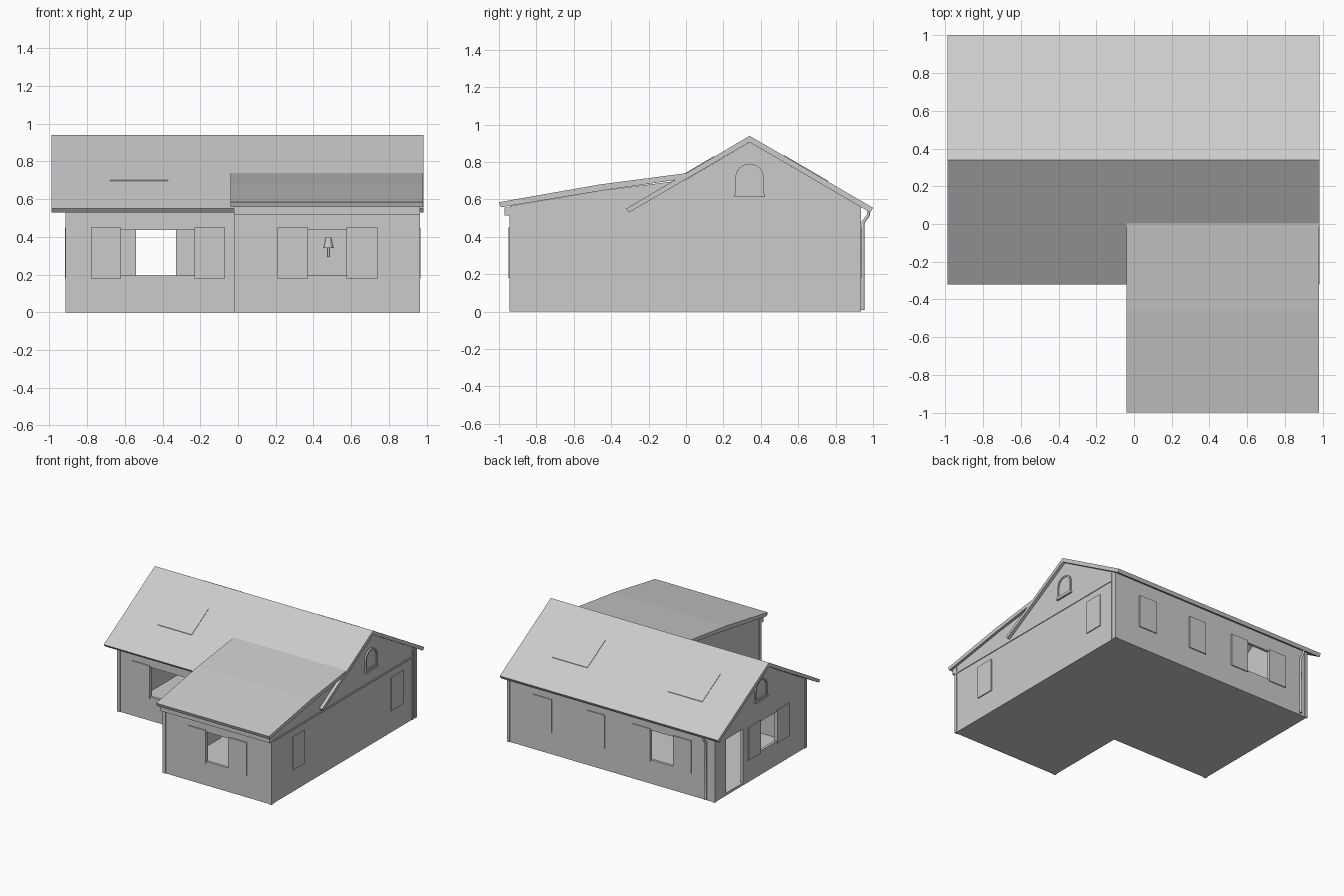
import bpy, bmesh, math

if "Cube" in bpy.data.objects:
    bpy.data.objects.remove(bpy.data.objects["Cube"])

mat = bpy.data.materials.new("light_grey")
mat.diffuse_color = (0.6, 0.6, 0.6, 1)
mat.use_nodes = True
mat.node_tree.nodes["Principled BSDF"].inputs["Base Color"].default_value = mat.diffuse_color


def finish(name, bm):
    bmesh.ops.recalc_face_normals(bm, faces=bm.faces)
    me = bpy.data.meshes.new(name)
    bm.to_mesh(me)
    bm.free()
    me.materials.append(mat)
    ob = bpy.data.objects.new(name, me)
    bpy.context.collection.objects.link(ob)
    return ob


def prism(name, pts, x0, x1):
    """Extrude a (y, z) profile from x0 to x1."""
    bm = bmesh.new()
    f = bm.faces.new([bm.verts.new((x0, y, z)) for y, z in pts])
    r = bmesh.ops.extrude_face_region(bm, geom=[f])
    bmesh.ops.translate(bm, vec=(x1 - x0, 0, 0),
                        verts=[v for v in r["geom"] if isinstance(v, bmesh.types.BMVert)])
    return finish(name, bm)


def box(name, x0, x1, y0, y1, z0, z1):
    return prism(name, [(y0, z0), (y1, z0), (y1, z1), (y0, z1)], x0, x1)


def boolean(ob, other, op):
    m = ob.modifiers.new(op, 'BOOLEAN')
    m.operation, m.object, m.solver = op, other, 'EXACT'
    bpy.context.view_layer.update()
    me = bpy.data.meshes.new_from_object(ob.evaluated_get(bpy.context.evaluated_depsgraph_get()))
    ob.modifiers.clear()
    ob.data = me
    bpy.data.objects.remove(other)


# Hollow walls: main gabled block joined with the front wing
walls = prism("walls", [(-.25, 0), (.93, 0), (.93, .562), (.34, .906), (-.25, .56)], -.91, .96)
boolean(walls, prism("wing", [(-.94, 0), (.05, 0), (.05, .7), (0, .705), (-.43, .65), (-.94, .565)],
                     -.015, .96), 'UNION')
boolean(walls, prism("room", [(-.228, .02), (.908, .02), (.908, .555), (.34, .886), (-.228, .55)],
                     -.888, .938), 'DIFFERENCE')
boolean(walls, prism("wing_room", [(-.918, .02), (.06, .02), (.06, .69), (-.43, .635), (-.918, .55)],
                     .007, .938), 'DIFFERENCE')

# Window and door openings
W0, W1 = .195, .437
for c in [(-.62, -.23, -.3, -.2), (-.54, -.33, .88, .98), (.37, .575, -1, -.88),
          (-.95, -.85, .13, .34)]:
    boolean(walls, box("cut", *c, W0, W1), 'DIFFERENCE')
boolean(walls, box("cut", -.95, -.85, .565, .78, .021, .46), 'DIFFERENCE')

# Shutters: thin panels beside the windows
S = .008
for x0, x1, y in [(-.78, -.62, -.25), (-.23, -.07, -.25), (.21, .37, -.94), (.575, .74, -.94)]:
    box("front_shutter", x0, x1, y - S, y, .18, .45)
for x0, x1 in [(-.70, -.54), (-.33, -.17), (.08, .24), (.56, .73)]:
    box("back_shutter", x0, x1, .93, .93 + S, .18, .45)
for y0, y1 in [(-.67, -.515), (.60, .755)]:
    box("side_shutter", .96, .96 + S, y0, y1, .18, .45)
for y0, y1 in [(.34, .5), (-.03, .13)]:
    box("left_shutter", -.91 - S, -.91, y0, y1, .18, .45)

# Main gable roof and low wing roof
prism("main_roof", [(-.32, .55), (.34, .94), (1, .555), (.985, .53), (.34, .906), (-.305, .53)],
      -.99, .985)
prism("wing_roof", [(-1, .585), (-.46, .68), (0, .74), (.03, .74), (.0, .712), (-.43, .65),
                    (-.99, .558)], -.04, .98)


# Roof windows lying on the slopes
def roof_z(y):
    return .94 - abs(y - .34) * (.39 / .66 if y < .34 else .385 / .66)


for x0, x1, ya, yb in [(-.68, -.37, -.07, .15), (-.68, -.37, .525, .76), (.36, .68, .525, .76)]:
    za, zb = roof_z(ya), roof_z(yb)
    prism("roof_window", [(ya, za - .004), (yb, zb - .004), (yb, zb + .004), (ya, za + .004)], x0, x1)


# Arched gable vents with frame and sill
def arch(r, z0):
    return [(.34 - r, z0)] + [(.34 - r * math.cos(math.pi * i / 12),
                              .715 + r * math.sin(math.pi * i / 12)) for i in range(13)] + [(.34 + r, z0)]


for x, s in [(.96, 1), (-.91, -1)]:
    vent = prism("gable_vent_frame", arch(.076, .628), x, x + s * .012)
    boolean(vent, prism("cut", arch(.064, .64), x + s * .004, x + s * .03), 'DIFFERENCE')
    box("gable_vent_sill", x, x + s * .016, .258, .422, .614, .63)

# Corner boards and trim band
for x, y in [(-.91, -.25), (-.91, .93), (.96, .93), (-.015, -.94), (.96, -.94)]:
    sx = -1 if x < .5 else 1
    sy = 1 if y > 0 else -1
    xs = sorted((x + sx * .005, x - sx * .02))
    ys = sorted((y + sy * .005, y - sy * .02))
    box("corner_board", *xs, *ys, 0, .56)
box("side_trim", .955, .966, -.945, .88, .506, .52)
box("side_post", .955, .966, .875, .888, 0, .575)
box("wing_eave_board", -.02, .965, -.97, -.94, .515, .558)


# Downspout with an elbow at the back left corner
cu = bpy.data.curves.new("downspout", 'CURVE')
cu.dimensions, cu.bevel_depth, cu.bevel_resolution = '3D', .01, 1
sp = cu.splines.new('POLY')
path = [(-.84, .975, .535), (-.84, .975, .515), (-.84, .945, .475), (-.84, .945, .01)]
sp.points.add(len(path) - 1)
for p, c in zip(sp.points, path):
    p.co = (*c, 1)
cu.use_fill_caps = True
cu.materials.append(mat)
bpy.context.collection.objects.link(bpy.data.objects.new("downspout", cu))

# Wall lamp seen through the wing window
for name, z, r1, r2, h in [("lamp_shade", .37, .026, .014, .055), ("lamp_stem", .318, .005, .005, .05)]:
    bm = bmesh.new()
    bmesh.ops.create_cone(bm, cap_ends=True, segments=12, radius1=r1, radius2=r2, depth=h)
    bmesh.ops.translate(bm, vec=(.48, .88, z), verts=bm.verts)
    finish(name, bm)
